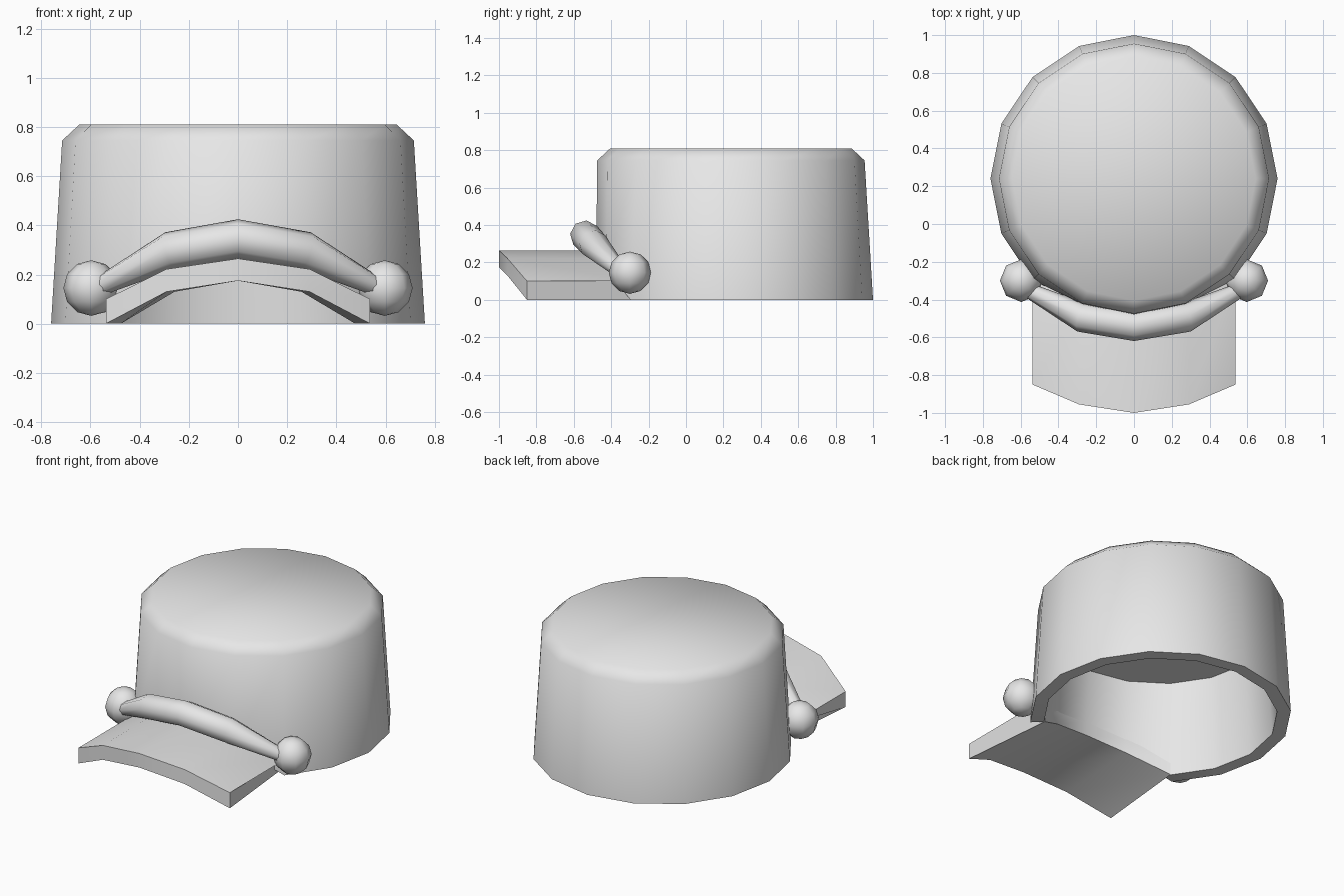
import bpy, bmesh, math

if "Cube" in bpy.data.objects:
    bpy.data.objects.remove(bpy.data.objects["Cube"])

grey = bpy.data.materials.new("plain grey")
grey.use_nodes = True
grey.diffuse_color = (0.8, 0.8, 0.8, 1)
grey.node_tree.nodes["Principled BSDF"].inputs["Base Color"].default_value = (0.8, 0.8, 0.8, 1)

SIDES, CENTRE_Y = 16, 0.24


def finish(obj, angle=55):
    """Give the part its material and smooth shading with sharp edges kept."""
    obj.data.materials.clear()
    obj.data.materials.append(grey)
    bpy.ops.object.select_all(action='DESELECT')
    obj.select_set(True)
    bpy.context.view_layer.objects.active = obj
    bpy.ops.object.shade_smooth_by_angle(angle=math.radians(angle))


def mesh_part(name, bm):
    bmesh.ops.recalc_face_normals(bm, faces=bm.faces)
    mesh = bpy.data.meshes.new(name)
    bm.to_mesh(mesh)
    bm.free()
    obj = bpy.data.objects.new(name, mesh)
    bpy.context.collection.objects.link(obj)
    finish(obj)
    return obj


def around(k, r, z):
    """Point on the crown's outline, counted from the front."""
    a = math.tau * k / SIDES
    return (r * math.sin(a), CENTRE_Y - r * math.cos(a), z)


def loft(bm, rings, closed):
    n = len(rings[0])
    for a, b in zip(rings, rings[1:]):
        for i in range(n if closed else n - 1):
            j = (i + 1) % n
            bm.faces.new((a[i], a[j], b[j], b[i]))


# Crown: hollow tapered wall, chamfered top, front edge lifted over the brim
profile = [(0.64, 0.59), (0.68, 0), (0.76, 0), (0.715, 0.745), (0.645, 0.81)]
lift = {0: 0.21, 1: 0.165, SIDES - 1: 0.165}
bm = bmesh.new()
rings = []
for r, z in profile:
    ring = []
    for k in range(SIDES):
        if z == 0 and k in lift:
            ring.append(bm.verts.new(around(k, min(r, 0.72), lift[k])))
        else:
            ring.append(bm.verts.new(around(k, r, z)))
    rings.append(ring)
loft(bm, rings, True)
bm.faces.new(rings[0])
bm.faces.new(rings[-1])
mesh_part("crown", bm)

# Brim: arched slab from the inner wall out to the front
under = [0.175, 0.13, 0.0]
over = [0.265, 0.222, 0.1]
front_y = [-1.0, -0.955, -0.85]
bm = bmesh.new()
rows = [[], [], [], [], []]
for k in range(-2, 3):
    i = abs(k)
    x_out, y_mid, _ = around(k, 0.76, 0)
    x_in, y_in, _ = around(k, 0.675, 0)
    rows[0].append(bm.verts.new((x_in, y_in, under[i])))
    rows[1].append(bm.verts.new((x_out, front_y[i], under[i])))
    rows[2].append(bm.verts.new((x_out, front_y[i], over[i])))
    rows[3].append(bm.verts.new((x_out, max(y_mid, -0.46), over[i])))
    rows[4].append(bm.verts.new((x_in, y_in, over[i])))
loft(bm, rows + [rows[0]], False)
for end in (0, -1):
    bm.faces.new([row[end] for row in rows])
mesh_part("brim", bm)

# Strap: tapered tube arching over the brim
half = [(0.0, -0.54, 0.345, 1.0), (0.275, -0.495, 0.297, 0.98), (0.547, -0.357, 0.16, 0.52)]
points = [(-x, y, z, r) for x, y, z, r in reversed(half[1:])] + half
curve = bpy.data.curves.new("strap", 'CURVE')
curve.dimensions = '3D'
curve.bevel_depth = 0.08
curve.bevel_resolution = 2
curve.use_fill_caps = True
spline = curve.splines.new('POLY')
spline.points.add(len(points) - 1)
for p, (x, y, z, r) in zip(spline.points, points):
    p.co = (x, y, z, 1)
    p.radius = r
strap = bpy.data.objects.new("strap", curve)
bpy.context.collection.objects.link(strap)
bpy.ops.object.select_all(action='DESELECT')
strap.select_set(True)
bpy.context.view_layer.objects.active = strap
bpy.ops.object.convert(target='MESH')
strap = bpy.context.view_layer.objects.active
finish(strap)

# Round buttons at the strap ends
for side, name in ((1, "left_button"), (-1, "right_button")):
    bm = bmesh.new()
    bmesh.ops.create_uvsphere(bm, u_segments=8, v_segments=6, radius=0.113)
    bmesh.ops.translate(bm, verts=bm.verts, vec=(side * 0.597, -0.3, 0.145))
    mesh_part(name, bm)
